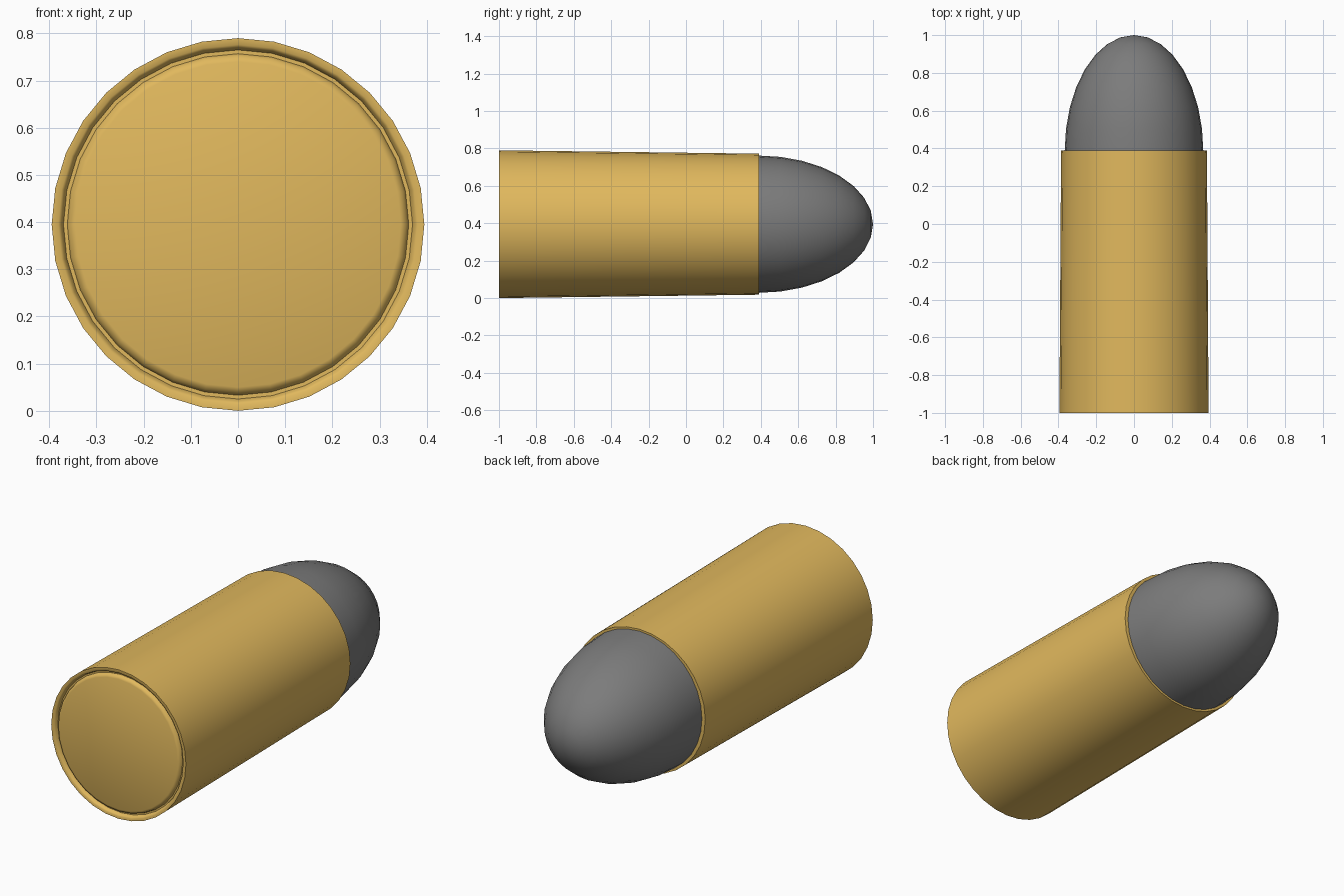
import bpy, bmesh, math

if "Cube" in bpy.data.objects:
    bpy.data.objects.remove(bpy.data.objects["Cube"])

SIDES = 32
CENTRE_Z = 0.395


def lathe(name, profile, color=None):
    """Spin (y, rx, rz) stations around the y axis; zero radius closes to a point."""
    bm = bmesh.new()
    rings = []
    for y, rx, rz in profile:
        if rx == 0:
            rings.append([bm.verts.new((0, y, CENTRE_Z))])
            continue
        ring = []
        for i in range(SIDES):
            a = 2 * math.pi * i / SIDES
            ring.append(bm.verts.new((rx * math.cos(a), y, CENTRE_Z + rz * math.sin(a))))
        rings.append(ring)
    for r0, r1 in zip(rings, rings[1:]):
        for i in range(SIDES):
            j = (i + 1) % SIDES
            if len(r0) == 1:
                bm.faces.new((r0[0], r1[i], r1[j]))
            elif len(r1) == 1:
                bm.faces.new((r0[i], r0[j], r1[0]))
            else:
                bm.faces.new((r0[i], r0[j], r1[j], r1[i]))
    # flat caps on open ends
    for ring in (rings[0], rings[-1]):
        if len(ring) > 1:
            bm.faces.new(ring)
    bmesh.ops.recalc_face_normals(bm, faces=bm.faces)
    mesh = bpy.data.meshes.new(name)
    bm.to_mesh(mesh)
    bm.free()
    obj = bpy.data.objects.new(name, mesh)
    bpy.context.collection.objects.link(obj)
    if color:
        mat = bpy.data.materials.new(name + "_material")
        mat.diffuse_color = color
        mat.use_nodes = True
        mat.node_tree.nodes["Principled BSDF"].inputs["Base Color"].default_value = mat.diffuse_color
        mesh.materials.append(mat)
    bpy.ops.object.select_all(action='DESELECT')
    obj.select_set(True)
    bpy.context.view_layer.objects.active = obj
    bpy.ops.object.shade_smooth_by_angle(angle=math.radians(50))
    return obj


# brass case: base disc, ring groove, tapered wall, thin mouth lip
lathe("case", [
    (-1.0, 0.345, 0.345),
    (-0.995, 0.357, 0.357),
    (-0.98, 0.362, 0.362),
    (-0.98, 0.370, 0.370),
    (-0.995, 0.375, 0.375),
    (-1.0, 0.381, 0.381),
    (-1.0, 0.395, 0.395),
    (0.39, 0.386, 0.377),
    (0.39, 0.364, 0.364),
], (0.75, 0.48, 0.11, 1))

# rounded grey nose, half ellipsoid seated in the mouth
R, Y0, LENGTH, RINGS = 0.367, 0.385, 0.615, 8
nose = []
for k in range(RINGS + 1):
    t = math.pi / 2 * k / RINGS
    r = R * math.cos(t) if k < RINGS else 0
    nose.append((Y0 + LENGTH * math.sin(t), r, r))
lathe("nose", nose, (0.2, 0.2, 0.2, 1))
